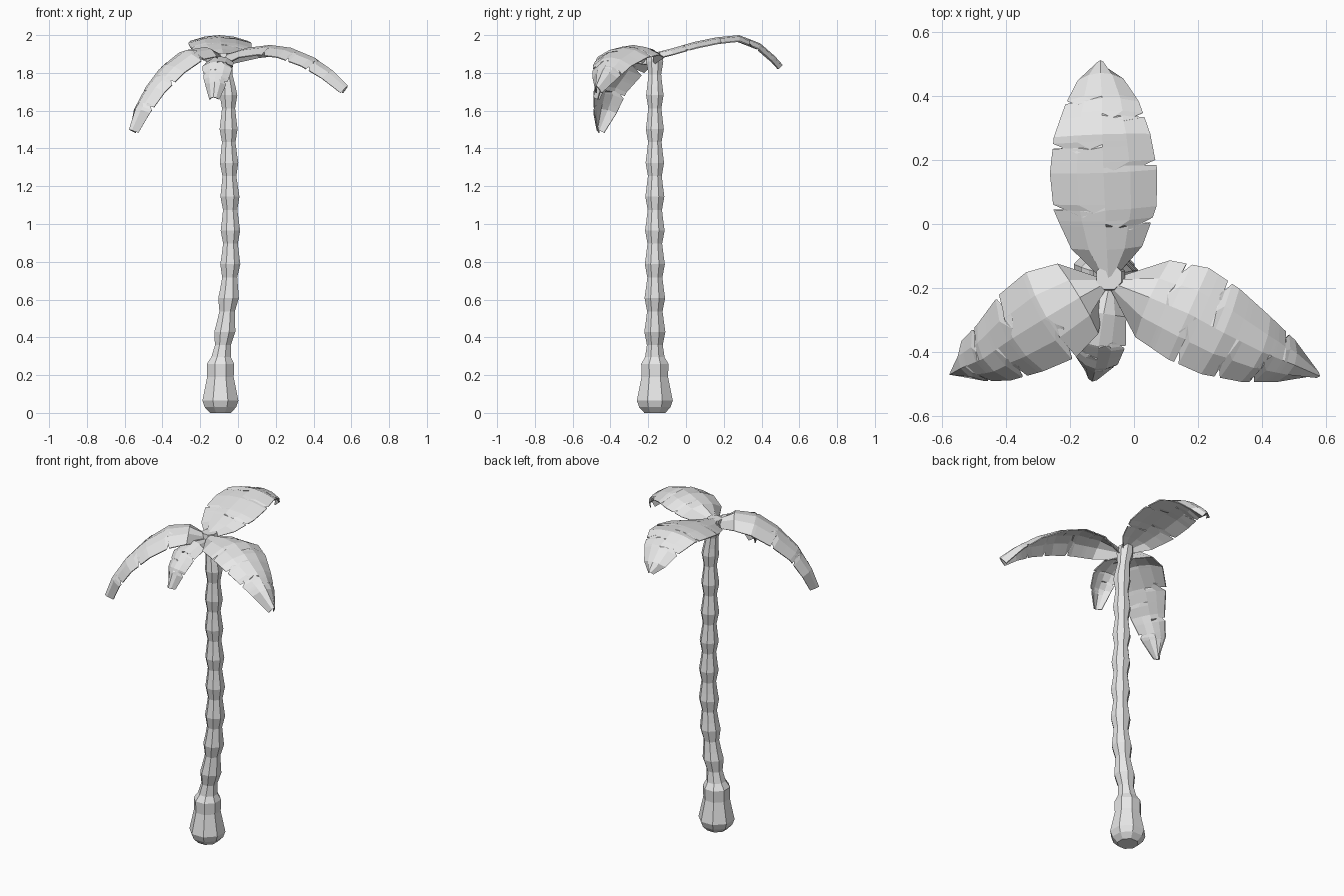
import bpy, bmesh, math
from mathutils import Vector

cube = bpy.data.objects.get("Cube")
if cube:
    bpy.data.objects.remove(cube, do_unlink=True)

grey = bpy.data.materials.new("plain_grey")
grey.use_nodes = True
grey.diffuse_color = (0.8, 0.8, 0.8, 1)
grey.node_tree.nodes["Principled BSDF"].inputs["Base Color"].default_value = (0.8, 0.8, 0.8, 1)


def make_object(name, bm):
    mesh = bpy.data.meshes.new(name)
    bm.to_mesh(mesh)
    bm.free()
    mesh.materials.append(grey)
    obj = bpy.data.objects.new(name, mesh)
    bpy.context.scene.collection.objects.link(obj)
    return obj


def sample(values, t):
    """Linear interpolation of a list at fractional index t."""
    i = max(0, min(int(t), len(values) - 2))
    return values[i] + (values[i + 1] - values[i]) * (t - i)


# Trunk: swollen foot, then repeated flared joints along a slight bend
STEP, SIDES, TRUNK_Y = 0.179, 8, -0.165
bend = [-0.093, -0.067, -0.048, -0.04, -0.04, -0.043, -0.048, -0.05, -0.05, -0.075]
rings = [(0, 0.06), (0.03, 0.09), (0.065, 0.103), (0.19, 0.076), (0.26, 0.078), (0.295, 0.056)]
for joint in range(1, 10):
    z = 0.27 + joint * STEP
    flare = 0.062 - 0.0015 * joint
    rings += [(z - 0.09, flare * 0.75), (z - 0.02, flare), (z + 0.025, flare * 0.88)]

bm = bmesh.new()
loops = []
for z, r in rings:
    cx = sample(bend, max(0, (z - 0.27) / STEP))
    loops.append([bm.verts.new((cx + r * math.cos(a), TRUNK_Y + r * math.sin(a), z))
                  for a in (math.tau * (k + 0.5) / SIDES for k in range(SIDES))])
for low, high in zip(loops, loops[1:]):
    for k in range(SIDES):
        n = (k + 1) % SIDES
        bm.faces.new((low[k], low[n], high[n], high[k]))
bm.faces.new(loops[0][::-1])
bm.faces.new(loops[-1])
make_object("trunk", bm)


# Leaf: arched blade along a spine, with V-shaped tears (position, side, depth)
def make_leaf(name, spine, widths, droop, tears):
    pts = [Vector(p) for p in spine]
    last = len(pts) - 1
    along = pts[-1] - pts[0]
    side = Vector((along.y, -along.x, 0)).normalized()
    normals = [side.cross(pts[min(i + 1, last)] - pts[max(i - 1, 0)]).normalized()
               for i in range(last + 1)]
    gap = 0.07
    stations = {float(i) for i in range(last + 1)
                if i in (0, last) or all(abs(i - t[0]) > 0.2 for t in tears)}
    for t, _, _ in tears:
        stations |= {t - gap, t, t + gap}

    bm = bmesh.new()
    rows = []
    for t in sorted(stations):
        row = []
        for u in (-1, -0.5, 0, 0.5, 1):
            cut = next((d for p, s, d in tears if p == t and s * u > 0), 0)
            at = max(0, t - 0.45 * cut * abs(u))
            v = u * (1 - cut)
            rise = sample(normals, at) * (droop * v * v)
            row.append(bm.verts.new(sample(pts, at) + side * sample(widths, at) * v - rise))
        rows.append(row)
    for a, b in zip(rows, rows[1:]):
        for k in range(4):
            bm.faces.new((a[k], a[k + 1], b[k + 1], b[k]))
    obj = make_object(name, bm)
    solid = obj.modifiers.new("thickness", "SOLIDIFY")
    solid.thickness = 0.006
    solid.offset = 0


make_leaf("back_leaf",
          [(-0.08, -0.18, 1.9), (-0.085, -0.08, 1.925), (-0.09, 0.04, 1.96), (-0.095, 0.16, 1.985),
           (-0.1, 0.28, 1.997), (-0.1, 0.39, 1.955), (-0.105, 0.47, 1.885), (-0.105, 0.51, 1.84)],
          [0.015, 0.11, 0.16, 0.167, 0.15, 0.115, 0.07, 0.015], 0.03,
          [(1.67, 1, 0.45), (3.2, 1, 0.7), (4.6, 1, 0.5),
           (2.1, -1, 0.55), (3.75, -1, 0.5), (5.1, -1, 0.4)])

make_leaf("right_leaf",
          [(-0.08, -0.18, 1.89), (-0.17, -0.23, 1.935), (-0.27, -0.29, 1.92), (-0.37, -0.35, 1.85),
           (-0.47, -0.42, 1.73), (-0.54, -0.45, 1.61), (-0.575, -0.47, 1.5)],
          [0.015, 0.125, 0.153, 0.14, 0.1, 0.07, 0.015], 0.05,
          [(3.15, 1, 0.65), (4.25, 1, 0.4), (2.1, -1, 0.65), (3.6, -1, 0.35), (4.8, -1, 0.3)])

make_leaf("left_leaf",
          [(-0.08, -0.18, 1.89), (0.05, -0.23, 1.93), (0.17, -0.28, 1.945), (0.28, -0.34, 1.93),
           (0.4, -0.4, 1.88), (0.5, -0.44, 1.81), (0.58, -0.475, 1.73)],
          [0.015, 0.13, 0.155, 0.145, 0.11, 0.07, 0.015], 0.05,
          [(2.25, 1, 0.6), (3.4, 1, 0.3), (4.3, 1, 0.5),
           (1.5, -1, 0.55), (2.7, -1, 0.35), (4.7, -1, 0.25)])

make_leaf("front_leaf",
          [(-0.075, -0.18, 1.87), (-0.095, -0.28, 1.885), (-0.11, -0.38, 1.86),
           (-0.12, -0.45, 1.78), (-0.13, -0.49, 1.67)],
          [0.015, 0.07, 0.082, 0.065, 0.025], 0.03,
          [(2.1, -1, 0.5), (2.6, 1, 0.4), (3.2, -1, 0.35)])
